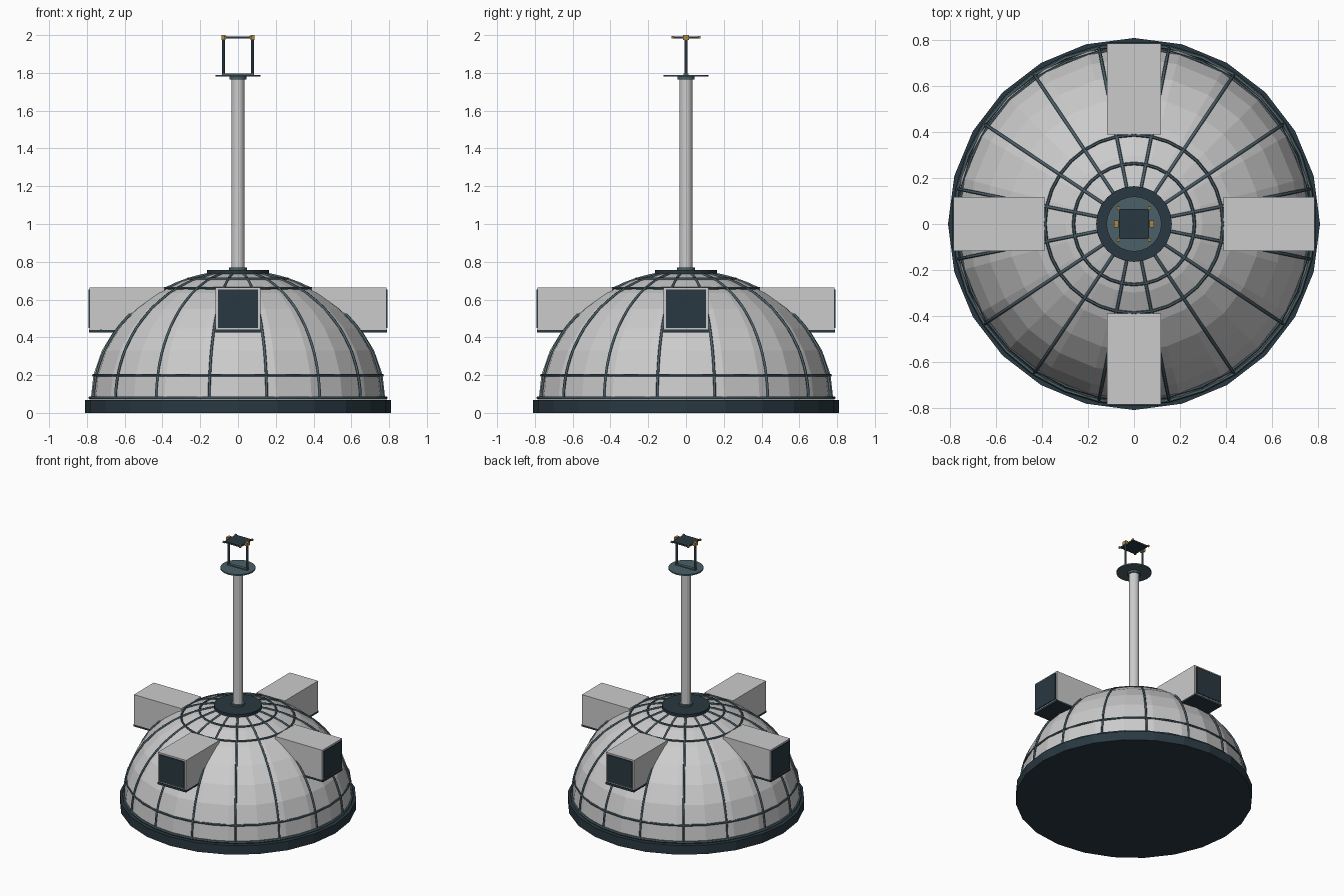
import bpy, bmesh
from math import sin, cos, pi, radians
from mathutils import Matrix, Vector

if "Cube" in bpy.data.objects:
    bpy.data.objects.remove(bpy.data.objects["Cube"])

SEG = 24
RX, RZ, Z0 = 0.78, 0.68, 0.07      # dome ellipsoid


def mat(name, col):
    m = bpy.data.materials.new(name)
    m.diffuse_color = (*col, 1)
    m.use_nodes = True
    m.node_tree.nodes["Principled BSDF"].inputs["Base Color"].default_value = m.diffuse_color
    return m


DARK = mat("dark_slate", (0.022, 0.04, 0.052))
STEEL = mat("blue_steel", (0.07, 0.115, 0.14))
GOLD = mat("brass", (0.42, 0.25, 0.06))


def finish(name, bm, m=None, smooth=False):
    bmesh.ops.recalc_face_normals(bm, faces=bm.faces)
    me = bpy.data.meshes.new(name)
    bm.to_mesh(me)
    bm.free()
    ob = bpy.data.objects.new(name, me)
    bpy.context.collection.objects.link(ob)
    if m:
        me.materials.append(m)
    for p in me.polygons:
        p.use_smooth = smooth
    return ob


def lathe(name, profile, m=None, seg=SEG):
    bm = bmesh.new()
    vs = [bm.verts.new((r, 0, z)) for r, z in profile]
    es = [bm.edges.new(p) for p in zip(vs, vs[1:])]
    bmesh.ops.spin(bm, geom=vs + es, axis=(0, 0, 1), cent=(0, 0, 0),
                   angle=2 * pi, steps=seg, use_duplicate=False)
    bmesh.ops.remove_doubles(bm, verts=bm.verts, dist=1e-5)
    return finish(name, bm, m)


def disc(name, r, z0, z1, m=None, seg=SEG):
    return lathe(name, [(0, z0), (r, z0), (r, z1), (0, z1)], m, seg)


def box(name, lo, hi, m=None, turn=0):
    lo, hi = Vector(lo), Vector(hi)
    bm = bmesh.new()
    bmesh.ops.create_cube(bm, size=1, matrix=Matrix.Rotation(turn, 4, 'Z')
                          @ Matrix.Translation((lo + hi) / 2)
                          @ Matrix.Diagonal((*(hi - lo), 1)))
    return finish(name, bm, m)


def rod(name, a, b, r, m, seg=8):
    a, b = Vector(a), Vector(b)
    bm = bmesh.new()
    rot = (b - a).to_track_quat('Z', 'Y').to_matrix().to_4x4()
    bmesh.ops.create_cone(bm, cap_ends=True, segments=seg, radius1=r, radius2=r,
                          depth=(b - a).length,
                          matrix=Matrix.Translation((a + b) / 2) @ rot)
    return finish(name, bm, m)


def ring(name, r, z, t, m):
    circ = [(r + t * cos(i * pi / 3), z + t * sin(i * pi / 3)) for i in range(7)]
    return lathe(name, circ, m, 32)


# Base and dome shell
disc("base", 0.81, 0, 0.068, DARK)
lathe("dome", [(RX * cos(i * pi / 16), Z0 + RZ * sin(i * pi / 16)) for i in range(8)]
      + [(0, Z0 + RZ)])

# Horizontal rings on the dome
ring("base_ring", 0.783, 0.08, 0.009, STEEL)
for i, z in enumerate((0.2, 0.66, 0.71)):
    r = RX * (1 - ((z - Z0) / RZ) ** 2) ** 0.5
    ring(f"dome_ring_{i}", r, z, 0.007, STEEL)

# Meridian ribs
for k in range(16):
    cu = bpy.data.curves.new(f"rib_{k}", 'CURVE')
    cu.dimensions = '3D'
    cu.bevel_depth = 0.007
    cu.bevel_resolution = 1
    sp = cu.splines.new('POLY')
    n = 17
    sp.points.add(n - 1)
    a = radians(11.25 + 22.5 * k)
    for i in range(n):
        t = i / (n - 1) * radians(80)
        r = RX * cos(t)
        sp.points[i].co = (r * cos(a), r * sin(a), Z0 + RZ * sin(t), 1)
    cu.materials.append(STEEL)
    bpy.context.collection.objects.link(bpy.data.objects.new(f"rib_{k}", cu))

# Four dormer boxes with dark windows and sills
for k in range(4):
    a = k * pi / 2
    box(f"dormer_{k}", (0.39, -0.118, 0.44), (0.785, 0.118, 0.665), None, a)
    box(f"dormer_window_{k}", (0.76, -0.105, 0.45), (0.792, 0.105, 0.653), DARK, a)
    box(f"dormer_sill_{k}", (0.55, -0.118, 0.425), (0.79, 0.118, 0.441), DARK, a)

# Hub, mast and top plate
disc("hub", 0.165, 0.735, 0.757, DARK)
disc("mast_foot", 0.047, 0.757, 0.77, STEEL, 16)
disc("mast", 0.035, 0.757, 1.775, None, 16)
disc("mast_collar", 0.045, 1.765, 1.782, STEEL, 16)
disc("top_plate", 0.12, 1.78, 1.79, STEEL)

# Fork holding the tilting panel
box("fork_foot", (-0.085, -0.012, 1.788), (0.085, 0.012, 1.797), STEEL)
for s, side in ((-1, "left"), (1, "right")):
    rod(f"fork_post_{side}", (s * 0.076, 0, 1.785), (s * 0.076, 0, 1.985), 0.008, STEEL)
    box(f"pivot_{side}", (s * 0.077 - 0.01, -0.016, 1.974),
        (s * 0.077 + 0.01, 0.016, 2.0), GOLD)
    for t in (-1, 1):
        box(f"clip_{side}_{t}", (s * 0.068 - 0.006, t * 0.07 - 0.006, 1.982),
            (s * 0.068 + 0.006, t * 0.07 + 0.006, 1.994), GOLD)
box("panel", (-0.066, -0.066, 1.981), (0.066, 0.066, 1.993), DARK)
